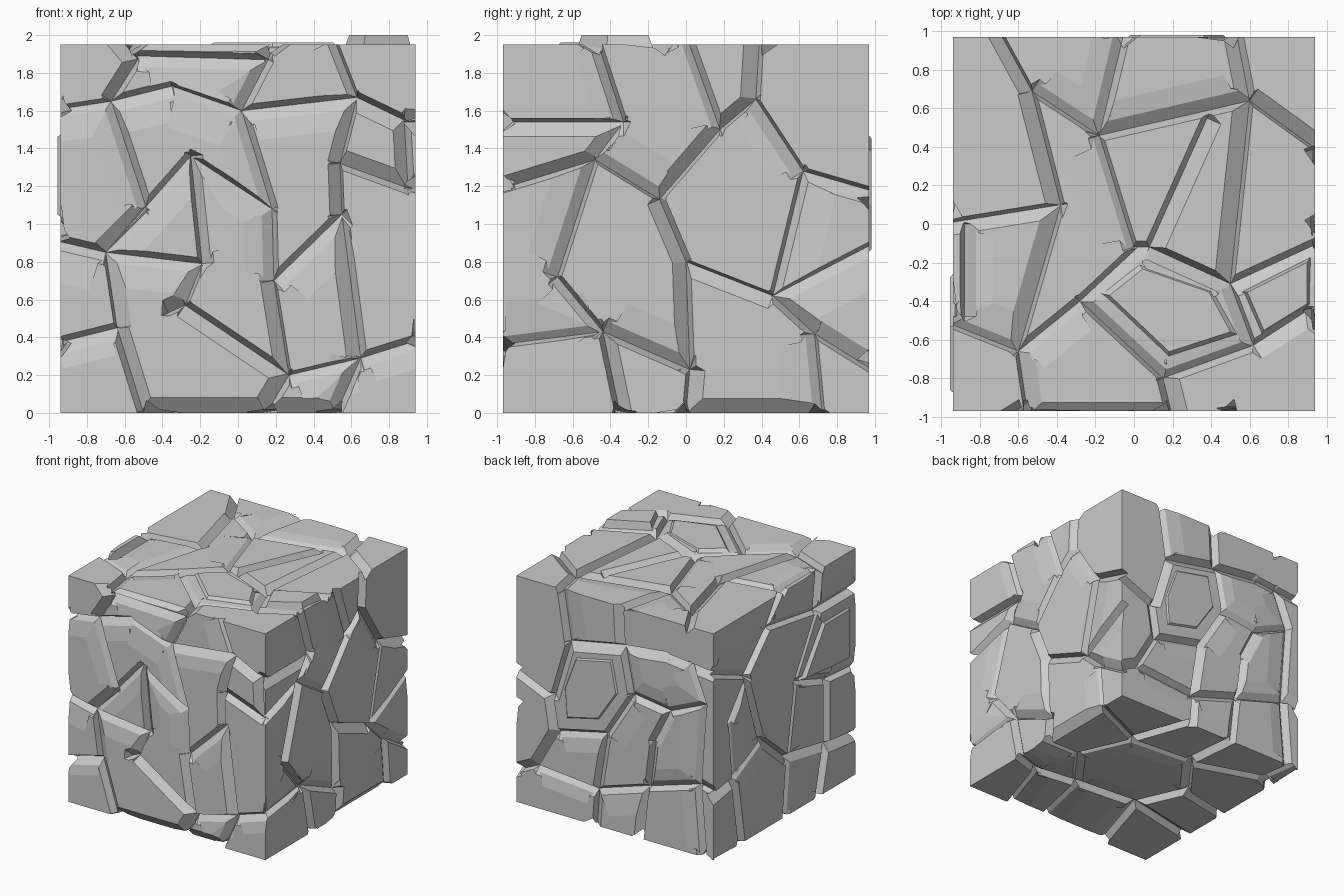
import bpy, bmesh, random
from mathutils import Vector as V

if "Cube" in bpy.data.objects:
    bpy.data.objects.remove(bpy.data.objects["Cube"])

rng = random.Random(4)
HX, HY, TOP = 0.94, 0.97, 1.95

# each face: origin, right axis, up axis, outward normal
FACES = {
    "front": (V((0, -HY, 0)), V((1, 0, 0)), V((0, 0, 1)), V((0, -1, 0))),
    "right": (V((HX, 0, 0)), V((0, 1, 0)), V((0, 0, 1)), V((1, 0, 0))),
    "back": (V((0, HY, 0)), V((-1, 0, 0)), V((0, 0, 1)), V((0, 1, 0))),
    "left": (V((-HX, 0, 0)), V((0, -1, 0)), V((0, 0, 1)), V((-1, 0, 0))),
    "top": (V((0, 0, TOP)), V((1, 0, 0)), V((0, 1, 0)), V((0, 0, 1))),
    "bottom": (V((0, 0, 0)), V((1, 0, 0)), V((0, 1, 0)), V((0, 0, -1))),
}
cutters = bpy.data.collections.new("crack_cutters")
bpy.context.scene.collection.children.link(cutters)


def hull(name, points, coll):
    bm = bmesh.new()
    for p in points:
        bm.verts.new(p)
    res = bmesh.ops.convex_hull(bm, input=bm.verts)
    loose = {v for v in res["geom_interior"] + res["geom_unused"] if isinstance(v, bmesh.types.BMVert)}
    bmesh.ops.delete(bm, geom=list(loose), context="VERTS")
    bmesh.ops.recalc_face_normals(bm, faces=bm.faces)
    me = bpy.data.meshes.new(name)
    bm.to_mesh(me)
    bm.free()
    ob = bpy.data.objects.new(name, me)
    coll.objects.link(ob)
    return ob


def cracks(face, paths):
    """Cut lopsided V grooves along each path of a face."""
    o, r, u, n = FACES[face]
    side_face = face not in ("top", "bottom")

    def on_edge(p):
        return abs(p[0]) > 0.99 or (p[1] <= 0.0 or p[1] >= 2 if side_face else abs(p[1]) > 0.99)

    for path in paths:
        flip = rng.random() < 0.5
        for a, b in zip(path, path[1:]):
            chamfer = on_edge(a) and on_edge(b)
            pa, pb = (o + r * p[0] + u * p[1] for p in (a, b))
            d = (pb - pa).normalized()
            s = n.cross(d)
            wide, thin = rng.uniform(0.06, 0.085), rng.uniform(0.012, 0.035)
            wl, wr = (thin, wide) if flip and not chamfer else (wide, thin)
            depth = rng.uniform(0.05, 0.068)
            pts = []
            for p, q, sign in ((pa, a, -1), (pb, b, 1)):
                e = p + d * sign * (0.1 if on_edge(q) and not chamfer else 0.0)
                pts += [e - n * depth, e + s * wl * 1.6 + n * depth * 0.6,
                        e - s * wr * 1.6 + n * depth * 0.6, e + d * sign * 0.06 + n * depth * 0.6]
            hull("crack", pts, cutters)
            # shallow sloping facet beside the groove
            if (pb - pa).length > 0.3 and not chamfer and rng.random() < 0.6:
                side = s * (1 if wl > wr else -1) * rng.uniform(0.14, 0.22)
                g = [pa - n * 0.025, pb - n * 0.025]
                for t in (0.2, 0.8):
                    m = pa.lerp(pb, t)
                    g += [m + side * 1.6 + n * 0.015, m - side * 0.05 + n * 0.04]
                hull("soft_facet", g, cutters)


cracks("front", [
    [(-1, 1.6), (-.67, 1.65), (-.35, 1.73), (.02, 1.6), (.63, 1.67), (.88, 1.55)],
    [(-.67, 1.65), (-.53, 1.87), (-.64, 2)],
    [(-.53, 1.89), (.14, 1.87)],
    [(.02, 1.6), (.16, 1.87), (.2, 2)],
    [(.63, 1.67), (.5, 2)],
    [(-.67, 1.65), (-.48, 1.07), (-.7, .85)],
    [(.02, 1.6), (.18, 1.08), (.19, .7), (.27, .2), (.15, 0)],
    [(-1, .92), (-.7, .85), (-.19, .79), (-.25, 1.36)],
    [(-.7, .85), (-.25, 1.36), (.18, 1.08)],
    [(-.19, .79), (-.28, .57), (-.37, .53)],
    [(-.28, .57), (.27, .2), (.65, .29), (1, .4)],
    [(.63, 1.67), (.54, 1.32), (.55, 1.05), (.65, .29), (.52, 0)],
    [(.19, .7), (.55, 1.05)],
    [(.54, 1.32), (.9, 1.19), (1, 1.18)],
    [(.9, 1.19), (.88, 1.55), (1, 1.54)],
    [(-.7, .85), (-.64, .45), (-1, .36)],
    [(-.64, .45), (-.5, 0)],
    [(-.5, 0), (.5, 0)],
])
cracks("right", [
    [(-1, 1.54), (-.33, 1.54), (-.48, 1.34), (-1, 1.18)],
    [(-.33, 1.54), (-.48, 2)],
    [(-.48, 1.34), (-.14, 1.13), (.18, 1.5), (.37, 1.66), (.39, 2)],
    [(.18, 1.5), (0, 2)],
    [(.37, 1.66), (.62, 1.28), (1, 1.17)],
    [(.62, 1.28), (.46, .62), (0, .8), (-.14, 1.13)],
    [(1, .9), (.46, .62), (.68, .42), (1, .22)],
    [(.68, .42), (.72, 0)],
    [(-.48, 1.34), (-.68, .72), (-.44, .43), (-1, .36)],
    [(-.44, .43), (.02, .23), (0, .8)],
    [(-.44, .43), (-.35, 0)],
    [(.02, .23), (0, 0)],
    [(0, 0), (.68, 0)],
])
cracks("top", [
    [(-1, 0), (-.38, .1), (-.6, -.66), (-1, -.5)],
    [(-.38, .1), (-.53, .69), (-.7, 1)],
    [(-.53, .69), (-.18, .46), (.6, .64), (.53, 1)],
    [(-.18, .46), (-.05, 1)],
    [(-.18, .46), (0, -.12), (.08, -.12), (.38, .55)],
    [(.02, -.12), (-.28, -.4), (-.6, -.66), (-.55, -1)],
    [(-.28, -.4), (.15, -.8), (.62, -.63), (.5, -.31), (.08, -.12)],
    [(.5, -.31), (.6, .64), (1, .35)],
    [(.5, -.31), (1, -.08)],
    [(.62, -.63), (.9, -.45), (1, -.52)],
    [(.15, -.8), (.2, -1)],
    [(-.88, 0), (-.88, -.48)],
    [(-.55, -1), (.2, -1)],
])
cracks("back", [
    [(-1, 1.17), (-.6, 1), (-.55, .7), (-.75, .35), (-1, .23)],
    [(-.6, 1), (-.45, 1.5), (-.53, 2)],
    [(-.45, 1.5), (.07, 1.6), (.5, 1.65), (1, 1.6)],
    [(.07, 1.6), (.05, 2)],
    [(.07, 1.6), (.15, 1.2), (-.1, .8), (-.55, .7)],
    [(.15, 1.2), (.5, 1.15), (.85, 1.3), (.72, 1.62)],
    [(-.1, .8), (-.18, .3), (-.75, .35)],
    [(-.18, .3), (.3, .45), (.35, .85), (.5, 1.15)],
    [(.3, .45), (.8, .6), (.85, 1.3)],
    [(.8, .6), (1, .55)],
    [(.3, .45), (.25, 0)],
    [(.8, .6), (.85, 0)],
    [(-.18, .3), (-.2, 0)],
])
cracks("left", [
    [(-1, 1.6), (-.5, 1.4), (-.2, 1.7), (0, 2)],
    [(-.2, 1.7), (.45, 1.6), (1, 1.6)],
    [(.45, 1.6), (.5, 2)],
    [(-.5, 1.4), (-.3, .8), (.05, .5), (.6, .4), (1, .36)],
    [(.05, .5), (.15, 1.1), (.45, 1.6)],
    [(.15, 1.1), (.6, .95), (1, .92)],
    [(.6, .95), (.6, .4), (.5, 0)],
    [(-.3, .8), (-.7, .6), (-1, .55)],
    [(-.5, 1.4), (-.75, 1.1), (-.7, .6), (-.6, 0)],
    [(.05, .5), (0, 0)],
])
cracks("bottom", [
    [(-.3, -.35), (.3, -.4), (.6, 0), (.4, .45), (-.2, .5), (-.5, .1), (-.3, -.35), (-.5, -1)],
    [(.17, -1), (.3, -.4), (.7, -.45), (1, -.35)],
    [(.7, -.45), (.52, -1)],
    [(.6, 0), (1, 0)],
    [(.2, 1), (.4, .45), (1, .72)],
    [(-.25, 1), (-.2, .5), (-.8, .7), (-1, .6)],
    [(-.8, .7), (-.85, 1)],
    [(-.5, .1), (-1, 0)],
    [(-.3, -.35), (-1, -.5)],
])

# solid block carved by all the cracks
scene_coll = bpy.context.scene.collection
block = hull("cracked_rock_block", [V((x, y, z)) for x in (-HX, HX) for y in (-HY, HY) for z in (0, TOP)], scene_coll)
mod = block.modifiers.new("carve", "BOOLEAN")
mod.operation, mod.solver = "DIFFERENCE", "EXACT"
mod.operand_type, mod.collection = "COLLECTION", cutters
bpy.context.view_layer.update()
carved = bpy.data.meshes.new_from_object(block.evaluated_get(bpy.context.evaluated_depsgraph_get()))
block.modifiers.clear()
block.data = carved
for ob in list(cutters.objects):
    bpy.data.objects.remove(ob)
bpy.data.collections.remove(cutters)


# slabs standing slightly proud of the surface
def slab(face, outline, height):
    o, r, u, n = FACES[face]
    c = sum((V(p) for p in outline), V((0, 0))) / len(outline)
    pts = []
    for p in outline:
        q = c.lerp(V(p), 0.86)
        pts += [o + r * p[0] + u * p[1] - n * 0.03, o + r * q.x + u * q.y + n * height]
    hull("raised_slab", pts, scene_coll)


slab("top", [(.56, -.35), (.92, -.17), (.92, -.42), (.66, -.58)], 0.05)
slab("top", [(-.18, -.36), (.02, -.2), (.42, -.34), (.55, -.58), (.18, -.7)], 0.012)
slab("left", [(.22, 1.08), (.52, 1.5), (.9, 1.5), (.9, 1.02), (.6, 1.04)], 0.015)
slab("back", [(-.38, 1.42), (0, 1.5), (.06, 1.2), (-.14, .9), (-.48, .82), (-.5, 1.1)], 0.012)
